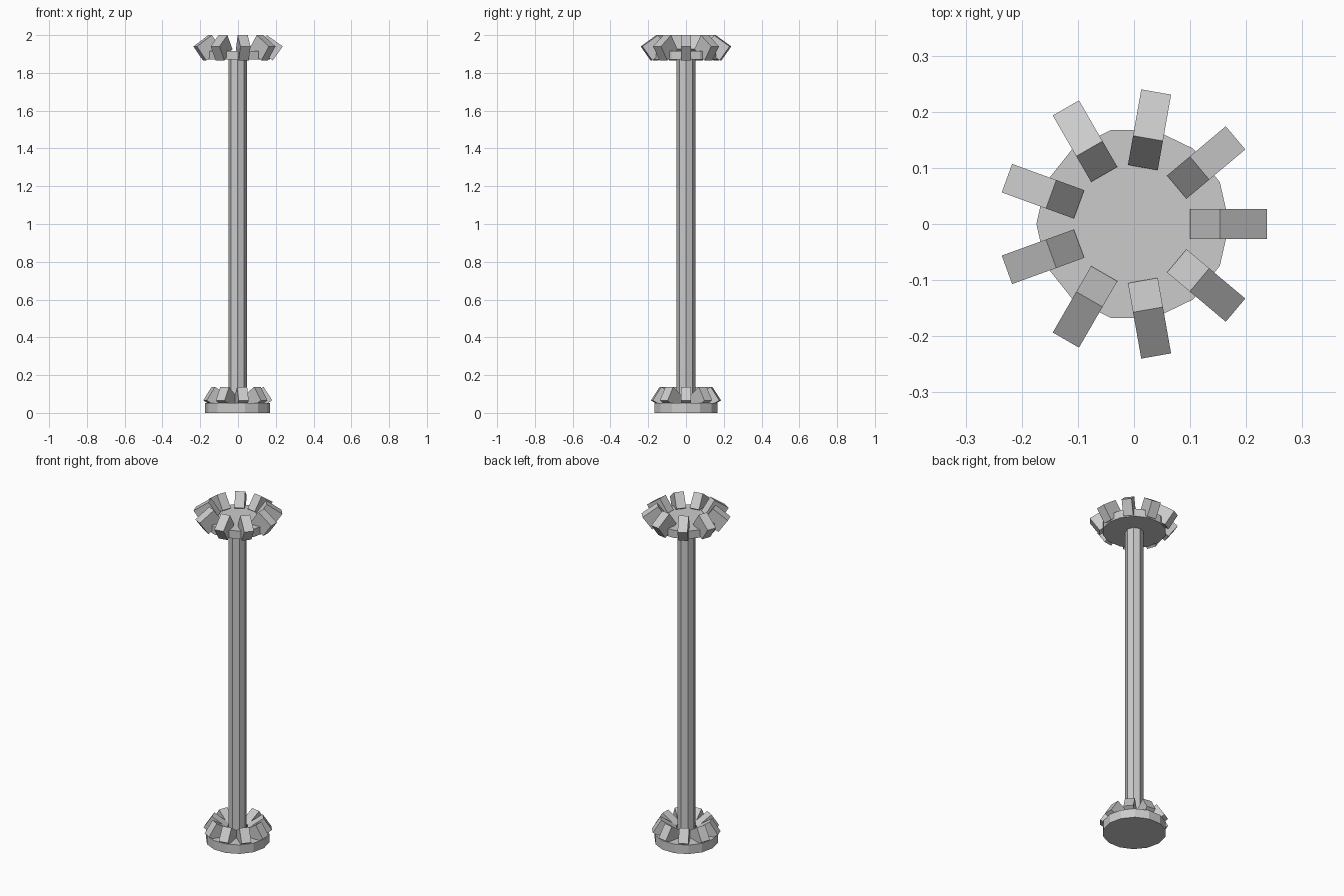
import bpy, math
from mathutils import Matrix, Vector

cube = bpy.data.objects.get("Cube")
if cube:
    bpy.data.objects.remove(cube, do_unlink=True)

steel = bpy.data.materials.new("grey steel")
steel.use_nodes = True
colour = (0.6, 0.6, 0.6, 1)
steel.diffuse_color = colour
steel.node_tree.nodes["Principled BSDF"].inputs["Base Color"].default_value = colour

AXIS_X = -0.002
TEETH = 9


def cylinder(name, sides, radius, z0, z1):
    """Flat-sided upright cylinder with a vertex pointing along +x."""
    bpy.ops.mesh.primitive_cylinder_add(vertices=sides, radius=radius, depth=z1 - z0)
    ob = bpy.context.object
    ob.name = name
    ob.data.transform(Matrix.Rotation(math.pi / 2, 4, "Z"))
    ob.location = (AXIS_X, 0, (z0 + z1) / 2)
    ob.data.materials.append(steel)


def tooth_ring(name, ridge_radius, ridge_z, slope, face_length, depth, width):
    """Ring of tilted boxes; the outer face drops from the ridge at the slope angle."""
    tilt = math.radians(slope)
    down = Vector((math.cos(tilt), 0, -math.sin(tilt)))
    inward = Vector((-math.sin(tilt), 0, -math.cos(tilt)))
    centre = Vector((ridge_radius, 0, ridge_z)) + (down * face_length + inward * depth) / 2
    box = (Matrix.Translation(centre) @ Matrix.Rotation(tilt, 4, "Y")
           @ Matrix.Diagonal((face_length, width, depth, 1)))
    for i in range(TEETH):
        bpy.ops.mesh.primitive_cube_add(size=1)
        ob = bpy.context.object
        ob.name = f"{name}_{i + 1}"
        turn = Matrix.Rotation(math.tau * i / TEETH, 4, "Z")
        ob.data.transform(turn @ box)
        ob.location.x = AXIS_X
        ob.data.materials.append(steel)


# Shaft
cylinder("shaft", 8, 0.049, 0.04, 1.875)

# Lower bevel gear, teeth leaning inward
cylinder("lower_gear_disc", 14, 0.172, 0, 0.053)
tooth_ring("lower_gear_tooth", 0.137, 0.138, 57, 0.085, 0.1, 0.054)

# Upper bevel gear, teeth leaning outward
cylinder("upper_gear_disc", 14, 0.172, 1.87, 1.916)
tooth_ring("upper_gear_tooth", 0.155, 2.0, 35.5, 0.103, 0.091, 0.054)
